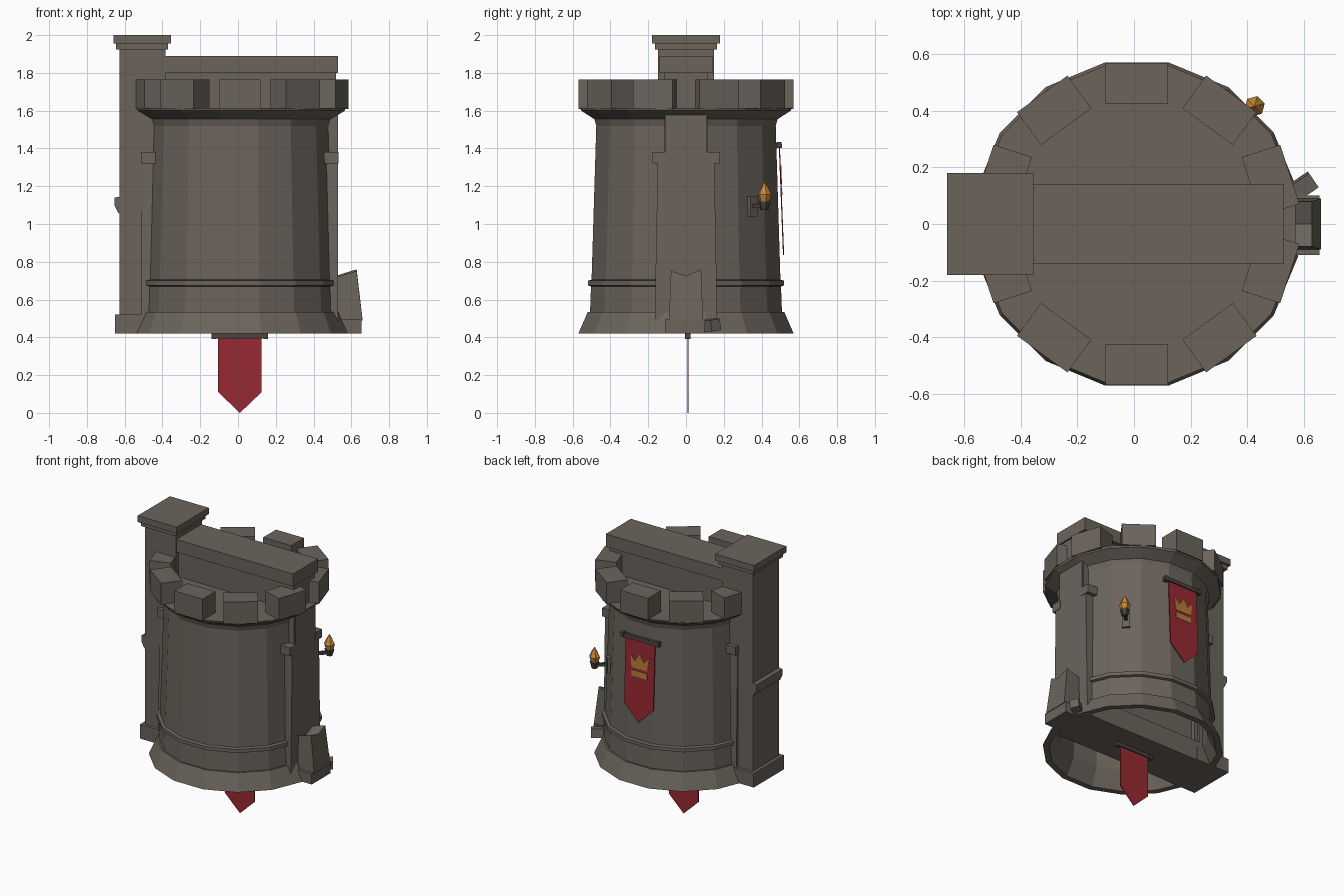
import bpy, bmesh, math
from mathutils import Matrix, Vector

if "Cube" in bpy.data.objects:
    bpy.data.objects.remove(bpy.data.objects["Cube"])

CX = 0.01          # tower axis
BASE = 0.42        # underside of the masonry


def material(name, rgb):
    m = bpy.data.materials.new(name)
    m.diffuse_color = (*rgb, 1)
    m.use_nodes = True
    m.node_tree.nodes["Principled BSDF"].inputs["Base Color"].default_value = m.diffuse_color
    return m


STONE = material("stone", (0.145, 0.127, 0.105))
IRON = material("dark_iron", (0.065, 0.058, 0.052))
RED = material("red_cloth", (0.31, 0.022, 0.032))
GOLD = material("gold_emblem", (0.45, 0.20, 0.035))
FLAME = material("orange_flame", (0.60, 0.26, 0.045))


def finish(name, bm, mat, matrix=None):
    bmesh.ops.recalc_face_normals(bm, faces=bm.faces)
    if matrix:
        bm.transform(matrix)
    me = bpy.data.meshes.new(name)
    bm.to_mesh(me)
    bm.free()
    me.materials.append(mat)
    ob = bpy.data.objects.new(name, me)
    bpy.context.collection.objects.link(ob)
    return ob


def box(name, x, y, z, mat=STONE, matrix=None):
    """Box from three (low, high) ranges."""
    bm = bmesh.new()
    bmesh.ops.create_cube(bm, size=1)
    for v in bm.verts:
        for i, (lo, hi) in enumerate((x, y, z)):
            v.co[i] = lo if v.co[i] < 0 else hi
    return finish(name, bm, mat, matrix)


def prism(name, outline, depth, mat, matrix=None):
    """Outline in x,z extruded along y over the range depth."""
    bm = bmesh.new()
    f = bm.faces.new([bm.verts.new((a, depth[0], b)) for a, b in outline])
    ext = bmesh.ops.extrude_face_region(bm, geom=[f])
    for v in ext["geom"]:
        if isinstance(v, bmesh.types.BMVert):
            v.co.y = depth[1]
    return finish(name, bm, mat, matrix)


def lathe(name, profile, sides, mat, matrix):
    """Facet-aligned turned shape; profile holds apothem, height. Zero radius gives a cap."""
    bm = bmesh.new()
    rings = []
    for r, z in profile:
        R = r / math.cos(math.pi / sides)
        rings.append([bm.verts.new((R * math.cos((i + .5) * math.tau / sides),
                                    R * math.sin((i + .5) * math.tau / sides), z))
                      for i in range(sides)])
    for a, b in zip(rings, rings[1:]):
        for i in range(sides):
            j = (i + 1) % sides
            bm.faces.new((a[i], a[j], b[j], b[i]))
    bmesh.ops.remove_doubles(bm, verts=bm.verts, dist=1e-5)
    return finish(name, bm, mat, matrix)


axis = Matrix.Translation((CX, 0, 0))

# Round tower: hollow and open below, closed by the roof deck
lathe("round_tower", [(0, 1.55), (0.44, 1.55), (0.475, 0.72), (0.475, 0.54), (0.53, BASE),
                      (0.57, BASE), (0.52, 0.535), (0.508, 0.535), (0.503, 0.67),
                      (0.52, 0.675), (0.52, 0.70), (0.50, 0.705), (0.475, 1.52),
                      (0.485, 1.555), (0.555, 1.60), (0.56, 1.615), (0, 1.615)],
      16, STONE, axis)

# Battlements around the deck
for i in range(10):
    box(f"battlement_{i + 1}", (0.425, 0.568), (-0.11, 0.11), (1.61, 1.765),
        matrix=axis @ Matrix.Rotation(math.radians(18 + 36 * i), 4, 'Z'))

# Cross wall running through the tower, with a coping
box("cross_wall", (-0.40, 0.52), (-0.115, 0.115), (BASE, 1.81))
box("wall_coping", (-0.40, 0.53), (-0.14, 0.14), (1.80, 1.89))
box("wall_foot", (-0.50, 0.53), (-0.165, 0.165), (BASE, 0.56))

# End pilasters with ledges on both ends of the wall
for label, s in (("left", -1), ("right", 1)):
    def span(a, b):
        return tuple(sorted((CX + s * a, CX + s * b)))
    bm = bmesh.new()
    bmesh.ops.create_cube(bm, size=1)
    for v in bm.verts:   # lower part tapers slightly
        top = v.co.z > 0
        xr = span(0.42, 0.52)
        v.co = (xr[0] if v.co.x < 0 else xr[1],
                math.copysign(0.15 if top else 0.167, v.co.y), 1.33 if top else BASE)
    finish(label + "_pilaster_lower", bm, STONE)
    box(label + "_pilaster_upper", span(0.40, 0.52), (-0.112, 0.112), (1.33, 1.585))
    for t in (-1, 1):
        box(f"{label}_ledge_{'front' if t < 0 else 'back'}", span(0.44, 0.523),
            tuple(sorted((t * 0.105, t * 0.177))), (1.32, 1.38))

# Tall square pillar on the left
box("pillar_shaft", (-0.627, -0.385), (-0.147, 0.147), (BASE, 1.93))
box("pillar_foot", (-0.65, -0.39), (-0.17, 0.17), (BASE, 0.52))
box("pillar_cap_lower", (-0.645, -0.37), (-0.165, 0.165), (1.925, 1.96))
box("pillar_cap_upper", (-0.66, -0.355), (-0.18, 0.18), (1.955, 2.0))
prism("pillar_string_course", [(-0.62, 1.05), (-0.635, 1.06), (-0.655, 1.10), (-0.655, 1.14), (-0.62, 1.145)],
      (-0.147, 0.147), STONE)

# Broken buttress on the right, notched along its top
bm = bmesh.new()
outline = [(-0.09, 0.49), (0.09, 0.49), (0.08, 0.76), (0, 0.725), (-0.08, 0.752)]
inner = [bm.verts.new((0.50, y, z - (0.04 if z > 0.6 else 0))) for y, z in outline]
outer = [bm.verts.new((0.628 if z > 0.6 else 0.66, y, z)) for y, z in outline]
bm.faces.new(inner)
bm.faces.new(outer)
for i in range(5):
    j = (i + 1) % 5
    bm.faces.new((inner[i], inner[j], outer[j], outer[i]))
finish("broken_buttress", bm, STONE)
box("buttress_foot", (0.50, 0.655), (-0.11, 0.10), (BASE, 0.495))
box("loose_stone", (-0.04, 0.04), (-0.03, 0.03), (-0.03, 0.03),
    matrix=Matrix.Translation((0.60, 0.135, 0.465)) @ Matrix.Rotation(0.6, 4, 'Z')
    @ Matrix.Rotation(0.15, 4, 'X'))


# Hanging banners: a rod and a pointed cloth
def banner(label, top, side, tip, matrix):
    prism(label + "_banner_cloth", [(-0.115, top), (0.115, top), (0.115, side), (0, tip), (-0.115, side)],
          (-0.003, 0.003), RED, matrix)
    box(label + "_banner_rod", (-0.148, 0.148), (-0.011, 0.011), (top - 0.015, top + 0.012), IRON, matrix)
    for s in (-1, 1):
        box(f"{label}_rod_end_{'a' if s < 0 else 'b'}", (s * 0.137 - 0.013, s * 0.137 + 0.013),
            (-0.015, 0.013), (top - 0.018, top + 0.015), IRON, matrix)


banner("lower", 0.41, 0.11, 0.0, Matrix.Translation((CX, 0.01, 0)))
lean = Matrix.Translation((CX, 0.494, 1.42)) @ Matrix.Rotation(math.radians(2.2), 4, 'X')
banner("back", 0.0, -0.47, -0.585, lean)

# Gold crown emblem on the back banner
prism("emblem_crown", [(-0.062, -0.21), (0.062, -0.21), (0.075, -0.12), (0.034, -0.16), (0, -0.105),
                       (-0.034, -0.16), (-0.075, -0.12)], (0.002, 0.006), GOLD, lean)
box("emblem_bar", (-0.062, 0.062), (0.002, 0.006), (-0.268, -0.228), GOLD, lean)

# Wall torch on the back right facet
torch = axis @ Matrix.Rotation(math.radians(45), 4, 'Z')
box("torch_plate", (0.475, 0.508), (-0.026, 0.026), (1.04, 1.145), STONE, torch)
box("torch_arm", (0.50, 0.585), (-0.01, 0.01), (1.085, 1.105), IRON, torch)
spot = torch @ Matrix.Translation((0.588, 0, 0))
lathe("torch_cup", [(0, 1.075), (0.018, 1.075), (0.029, 1.118), (0, 1.118)], 6, IRON, spot)
lathe("torch_flame", [(0, 1.112), (0.022, 1.118), (0.032, 1.155), (0.018, 1.19), (0, 1.225)], 6, FLAME, spot)
